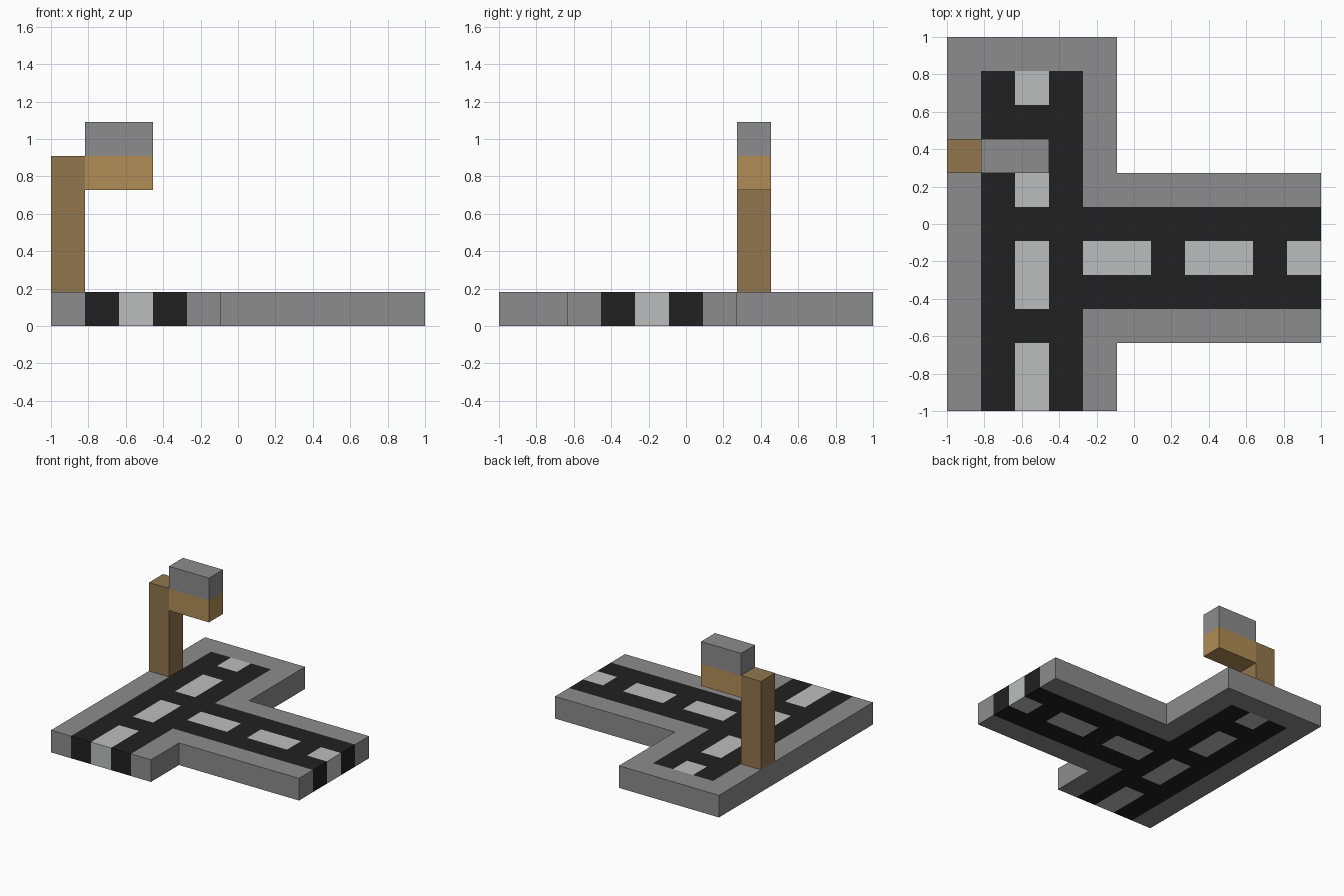
import bpy
import bmesh
from mathutils import Vector

CELL = 2 / 11      # everything sits on an 11 x 11 block grid
HALF = CELL / 2

if "Cube" in bpy.data.objects:
    bpy.data.objects.remove(bpy.data.objects["Cube"], do_unlink=True)


def make_material(name, rgb):
    mat = bpy.data.materials.new(name)
    mat.use_nodes = True
    mat.diffuse_color = (*rgb, 1)
    mat.node_tree.nodes["Principled BSDF"].inputs["Base Color"].default_value = (*rgb, 1)
    return mat


grey = make_material("pavement grey", (0.262, 0.262, 0.262))
black = make_material("asphalt black", (0.015, 0.015, 0.015))
white = make_material("marking pale grey", (0.50, 0.51, 0.505))
brown = make_material("post brown", (0.283, 0.181, 0.076))
tan = make_material("lamp tan", (0.434, 0.270, 0.093))


def finish(bm, name, materials):
    bmesh.ops.recalc_face_normals(bm, faces=bm.faces[:])
    mesh = bpy.data.meshes.new(name)
    bm.to_mesh(mesh)
    bm.free()
    for mat in materials:
        mesh.materials.append(mat)
    obj = bpy.data.objects.new(name, mesh)
    bpy.context.collection.objects.link(obj)
    return obj


def block(name, low, high, material):
    """Box between two grid corners, counted in cells."""
    bm = bmesh.new()
    bmesh.ops.create_cube(bm, size=1)
    low, high = Vector(low), Vector(high)
    for v in bm.verts:
        for k in range(3):
            v.co[k] = (high[k] if v.co[k] > 0 else low[k]) * CELL
        v.co.x -= 1
        v.co.y -= 1
    return finish(bm, name, [material])


def in_slab(i, j):
    return i < 5 or 2 <= j <= 6


def cell_colour(i, j):
    """0 pavement, 1 asphalt, 2 lane marking."""
    main_road = 1 <= i <= 3 and j <= 9
    side_road = i >= 4 and 3 <= j <= 5
    if main_road:
        return 2 if i == 2 and j % 3 != 2 else 1
    if side_road:
        return 2 if j == 4 and i % 3 != 0 else 1
    return 0


# Road slab: T-shaped cell grid, extruded, markings running right through
bm = bmesh.new()
for i in range(11):
    for j in range(11):
        if in_slab(i, j):
            corners = ((i, j), (i + 1, j), (i + 1, j + 1), (i, j + 1))
            bm.faces.new([bm.verts.new((x * CELL - 1, y * CELL - 1, 0)) for x, y in corners])
bmesh.ops.remove_doubles(bm, verts=bm.verts[:], dist=0.001)
extruded = bmesh.ops.extrude_face_region(bm, geom=bm.faces[:], use_keep_orig=True)
for v in extruded["geom"]:
    if isinstance(v, bmesh.types.BMVert):
        v.co.z = CELL
bmesh.ops.recalc_face_normals(bm, faces=bm.faces[:])
for f in bm.faces:
    inside = f.calc_center_median() - f.normal * HALF
    f.material_index = cell_colour(int((inside.x + 1) / CELL), int((inside.y + 1) / CELL))
finish(bm, "road_slab", [grey, black, white])

# Street lamp: post, arm and the housing on top of the arm
block("lamp_post", (0, 7, 1), (1, 8, 5), brown)
block("lamp_arm", (1, 7, 4), (3, 8, 5), tan)
block("lamp_housing", (1, 7, 5), (3, 8, 6), grey)
